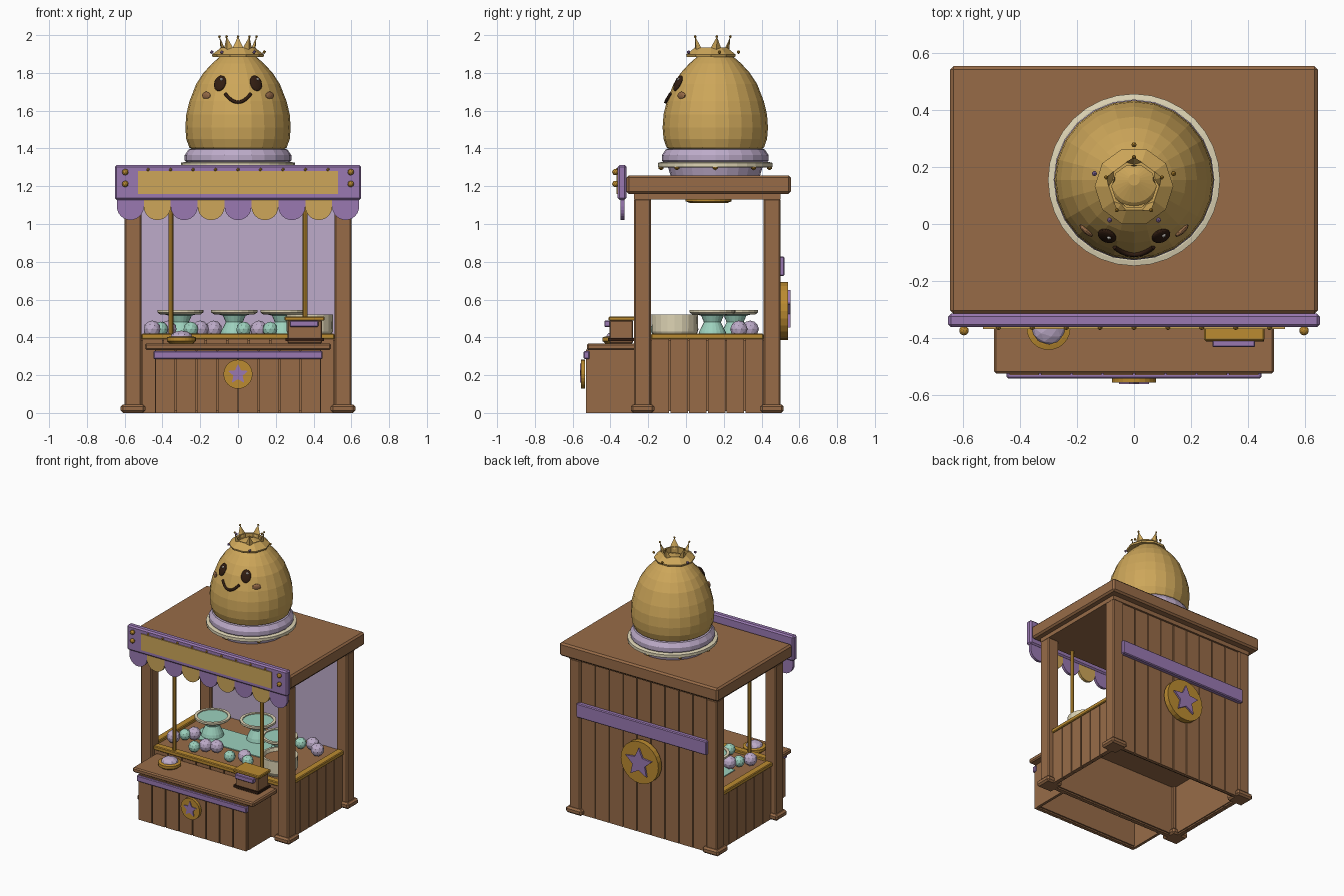
import bpy, bmesh
from math import sin, cos, pi, sqrt, radians
from mathutils import Matrix, Vector

if "Cube" in bpy.data.objects:
    bpy.data.objects.remove(bpy.data.objects["Cube"])


def material(name, r, g, b):
    # display colour given in 0-255, stored linear
    col = tuple((c / 255) ** 2.2 for c in (r, g, b)) + (1,)
    m = bpy.data.materials.new(name)
    m.use_nodes = True
    m.diffuse_color = col
    m.node_tree.nodes["Principled BSDF"].inputs["Base Color"].default_value = col
    return m


WOOD = material("wood brown", 150, 107, 73)
EGG = material("pale gold", 204, 165, 90)
GOLD = material("deep gold", 186, 138, 52)
PURPLE = material("purple", 152, 120, 176)
LILAC = material("lilac", 188, 170, 200)
TEAL = material("mint", 155, 208, 188)
CREAM = material("cream", 222, 212, 180)
DARK = material("dark brown", 52, 34, 24)
WHITE = material("white", 240, 236, 228)


def finish(bm, name, mat, bevel=0):
    bmesh.ops.recalc_face_normals(bm, faces=bm.faces)
    me = bpy.data.meshes.new(name)
    bm.to_mesh(me)
    bm.free()
    me.materials.append(mat)
    ob = bpy.data.objects.new(name, me)
    bpy.context.collection.objects.link(ob)
    if bevel:
        mod = ob.modifiers.new("bevel", "BEVEL")
        mod.width = bevel
        mod.segments = 1
    return ob


def box(name, mat, x, y, z, bevel=0):
    bm = bmesh.new()
    size = Matrix.Diagonal((x[1] - x[0], y[1] - y[0], z[1] - z[0], 1))
    mid = Matrix.Translation([sum(v) / 2 for v in (x, y, z)])
    bmesh.ops.create_cube(bm, size=1, matrix=mid @ size)
    return finish(bm, name, mat, bevel)


def prism(name, mat, pts, y0, y1):
    # outline in the xz plane, extruded along y
    bm = bmesh.new()
    face = bm.faces.new([bm.verts.new((px, y0, pz)) for px, pz in pts])
    ext = bmesh.ops.extrude_face_region(bm, geom=[face])
    bmesh.ops.translate(bm, vec=(0, y1 - y0, 0),
                        verts=[v for v in ext["geom"] if isinstance(v, bmesh.types.BMVert)])
    return finish(bm, name, mat)


def lathe(name, mat, x, y, profile, sides=24):
    bm = bmesh.new()
    rings = [[bm.verts.new((x + r * cos(2 * pi * i / sides), y + r * sin(2 * pi * i / sides), z))
              for i in range(sides)] for r, z in profile]
    for a, b in zip(rings, rings[1:]):
        for i in range(sides):
            j = (i + 1) % sides
            bm.faces.new((a[i], a[j], b[j], b[i]))
    bm.faces.new(rings[0])
    bm.faces.new(rings[-1])
    return finish(bm, name, mat)


def ball(name, mat, pos, r, scale=(1, 1, 1), detail=2, turn=Matrix()):
    bm = bmesh.new()
    bmesh.ops.create_icosphere(bm, subdivisions=detail, radius=r,
                               matrix=Matrix.Translation(pos) @ turn @ Matrix.Diagonal((*scale, 1)))
    return finish(bm, name, mat)


def ngon(cx, cz, radii, n, start=pi / 2):
    return [(cx + radii[i % len(radii)] * cos(start + 2 * pi * i / n),
             cz + radii[i % len(radii)] * sin(start + 2 * pi * i / n)) for i in range(n)]


def planks(name, along_x, span, across, z, count, gap=0.007):
    step = (span[1] - span[0]) / count
    for i in range(count):
        run = (span[0] + i * step + gap / 2, span[0] + (i + 1) * step - gap / 2)
        box(name, WOOD, run if along_x else across, across if along_x else run, z)


def medallion(name, z, r, y0, y1, y2):
    prism(name + "_medallion", GOLD, ngon(0, z, [r], 24), y0, y1)
    prism(name + "_star", PURPLE, ngon(0, z, [r * 0.72, r * 0.34], 10), y1, y2)


# Posts, feet and low walls
for s in (-1, 1):
    for y in (-0.23, 0.455):
        x = s * 0.556
        box("post", WOOD, (x - .045, x + .045), (y - .045, y + .045), (0, 1.135), .008)
        box("post_foot", WOOD, (x - .065, x + .065), (y - .062, y + .062), (0, .045), .012)
    planks("side_plank", False, (-.185, .41), (s * .55 - .015, s * .55 + .015), (0, .39), 6)
    box("side_backing", WOOD, (s * .535 - .008, s * .535 + .008), (-.19, .42), (0.01, .385))
    box("side_rail", GOLD, (s * .55 - .026, s * .55 + .026), (-.185, .41), (.39, .42), .005)
    lathe("gold_pole", GOLD, s * .355, -.23, [(.013, .4), (.013, 1.14)], 8)
planks("front_wall_plank", True, (-.51, .51), (-.245, -.215), (0, .39), 9)
box("front_wall_backing", WOOD, (-.53, .53), (-.22, -.205), (.01, .385))
box("front_rail", GOLD, (-.51, .51), (-.256, -.204), (.39, .42), .005)
box("display_table", WOOD, (-.53, .53), (-.21, .44), (.375, .4))

# Back wall
planks("back_plank", True, (-.512, .512), (.462, .486), (0, 1.14), 9)
box("back_backing", WOOD, (-.515, .515), (.445, .465), (.01, 1.135))
box("inner_wall_panel", LILAC, (-.512, .512), (.435, .445), (.4, 1.135))
box("back_band", PURPLE, (-.53, .53), (.486, .522), (.725, .828), .006)
medallion("back", .54, .153, .5, .54, .553)

# Roof
box("roof_frame", WOOD, (-.6, .6), (-.275, .5), (1.13, 1.165))
box("roof_slab", WOOD, (-.645, .645), (-.315, .555), (1.16, 1.257), .012)
lathe("ceiling_lamp", GOLD, 0, .12, [(.1, 1.112), (.122, 1.12), (.122, 1.132)])

# Sign and scalloped awning
box("sign_board", PURPLE, (-.652, .652), (-.362, -.315), (1.128, 1.312), .01)
box("sign_panel", EGG, (-.53, .53), (-.369, -.355), (1.16, 1.28))
for s in (-1, 1):
    for z in (1.212, 1.275):
        ball("sign_stud", GOLD, (s * .597, -.374, z), .017)
for i in range(9):
    ball("sign_bead", GOLD, ((i - 4) * .119, -.364, 1.288), .009, detail=1)
    x, r = (i - 4) * .1425, .0712
    arc = [(x - r * cos(pi * k / 12), 1.092 - r * sin(pi * k / 12)) for k in range(13)]
    prism("awning_scallop", EGG if i % 2 else PURPLE,
          [(x - r, 1.135)] + arc + [(x + r, 1.135)], -.346, -.326)

# Front counter
planks("counter_plank", True, (-.44, .44), (-.53, -.505), (0, .335), 8)
box("counter_backing", WOOD, (-.435, .435), (-.51, -.495), (.01, .33))
for s in (-1, 1):
    box("counter_side", WOOD, (s * .43 - .01, s * .43 + .01), (-.505, -.24), (0, .335))
box("counter_top", WOOD, (-.492, .492), (-.525, -.245), (.333, .368), .008)
box("counter_band", PURPLE, (-.447, .447), (-.542, -.51), (.285, .328), .005)
medallion("counter", .205, .077, -.535, -.556, -.562)

# Bell dish and cash box on the counter
lathe("dish", GOLD, -.3, -.365, [(.06, .366), (.077, .38), (.077, .4), (.06, .405)])
ball("dish_dome", LILAC, (-.3, -.365, .4), .06, (1, 1, .6))
box("cash_box", WOOD, (.262, .446), (-.405, -.28), (.368, .49), .006)
box("cash_box_base", DARK, (.252, .456), (-.412, -.275), (.38, .396))
box("cash_box_lid", GOLD, (.246, .458), (-.41, -.27), (.488, .51), .005)
box("cash_box_plate", PURPLE, (.275, .425), (-.432, -.4), (.455, .488), .004)

# Cake stands, bowl, cloth and candies
box("table_cloth", TEAL, (-.42, .27), (.03, .26), (.4, .406))
for x, y in ((-.305, .14), (-.02, .26), (.24, .14)):
    lathe("cake_stand", TEAL, x, y, [(.078, .4), (.07, .43), (.045, .48), (.06, .515), (.1, .525),
                                     (.112, .543), (.1, .538)], 20)
    lathe("cake_stand_rim", CREAM, x, y, [(.108, .522), (.122, .532), (.122, .546), (.102, .546),
                                          (.102, .53)], 20)
lathe("bowl", CREAM, .38, -.06, [(.105, .4), (.122, .43), (.124, .52), (.108, .52), (.1, .49)], 20)
lathe("bowl_filling", WOOD, .38, -.06, [(.1, .49), (.1, .497)], 20)
lilac_spots = ((-.455, -.1), (-.37, .02), (-.13, -.06), (.11, -.08), (.37, .34), (-.2, -.09), (.45, .28))
mint_spots = ((-.25, -.15), (.03, -.14), (.17, -.13), (-.41, -.03), (.3, .3), (-.4, .3))
for mat, spots in ((LILAC, lilac_spots), (TEAL, mint_spots)):
    for x, y in spots:
        ball("candy", mat, (x, y, .443), .046 if mat is LILAC else .04)

# Mascot pedestal
CY = .155
lathe("pedestal_base", LILAC, 0, CY, [(.235, 1.25), (.25, 1.3)])
lathe("pedestal_ring", CREAM, 0, CY, [(.285, 1.298), (.302, 1.303), (.302, 1.324), (.285, 1.328)], 32)
lathe("pedestal_cushion", LILAC, 0, CY, [(.272, 1.325), (.282, 1.335), (.282, 1.365), (.262, 1.395),
                                         (.23, 1.4)])
for i in range(8):
    a = 2 * pi * i / 8
    ball("pedestal_bead", GOLD, (.287 * cos(a), CY + .287 * sin(a), 1.3), .016, detail=1)

# Egg-shaped mascot body
egg = [(.23, 1.385), (.258, 1.405), (.274, 1.45), (.279, 1.51), (.274, 1.58), (.257, 1.65),
       (.222, 1.74), (.183, 1.8), (.137, 1.85), (.08, 1.9), (.02, 1.92)]
lathe("mascot_body", EGG, 0, CY, egg, 24)


def on_egg(x, z, lift=0.0):
    for (r0, z0), (r1, z1) in zip(egg, egg[1:]):
        if z0 <= z <= z1:
            r = r0 + (r1 - r0) * (z - z0) / (z1 - z0) + lift
            return Vector((x, CY - sqrt(r * r - x * x), z))


# Face
for s in (-1, 1):
    lean = Matrix.Rotation(s * radians(24), 4, "Z") @ Matrix.Rotation(radians(-25), 4, "X")
    ball("eye", DARK, on_egg(s * .095, 1.745), .045, (.75, .32, 1), 3, lean)
    ball("eye_glint", WHITE, on_egg(s * .095 + .008, 1.765, .013), .009)
    ball("cheek", WOOD, on_egg(s * .168, 1.68), .03, (1, .35, .7), 2,
         Matrix.Rotation(s * radians(42), 4, "Z"))
smile = bpy.data.curves.new("smile", "CURVE")
smile.dimensions = "3D"
smile.bevel_depth = .009
smile.bevel_resolution = 1
smile.use_fill_caps = True
line = smile.splines.new("POLY")
line.points.add(12)
for k, p in enumerate(line.points):
    t = (k - 6) / 6
    p.co = (*on_egg(t * .068, 1.645 + .045 * t * t, .004), 1)
smile.materials.append(DARK)
bpy.context.collection.objects.link(bpy.data.objects.new("smile", smile))

# Crown
KY = .132
lathe("crown_band", EGG, 0, KY, [(.135, 1.885), (.138, 1.897), (.088, 1.935), (.078, 1.935), (.078, 1.89)], 10)
for i in range(5):
    a = pi / 2 + 2 * pi * i / 5
    out, side = Vector((cos(a), sin(a), 0)), Vector((-sin(a), cos(a), 0))
    mid = Vector((0, KY, 0))
    bm = bmesh.new()
    base = [mid + out * r + side * w + Vector((0, 0, 1.92))
            for r, w in ((.097, 0), (.08, .035), (.07, 0), (.08, -.035))]
    tip = bm.verts.new(mid + out * .103 + Vector((0, 0, 1.992)))
    ring = [bm.verts.new(p) for p in base]
    bm.faces.new(ring)
    for k in range(4):
        bm.faces.new((ring[k], ring[(k + 1) % 4], tip))
    finish(bm, "crown_spike", EGG)
    ball("crown_tip", GOLD, mid + out * .103 + Vector((0, 0, 1.992)), .008, detail=1)
    ball("crown_bead", PURPLE if i in (1, 2, 3) else GOLD, mid + out * .146 + Vector((0, 0, 1.91)), .01, detail=1)
